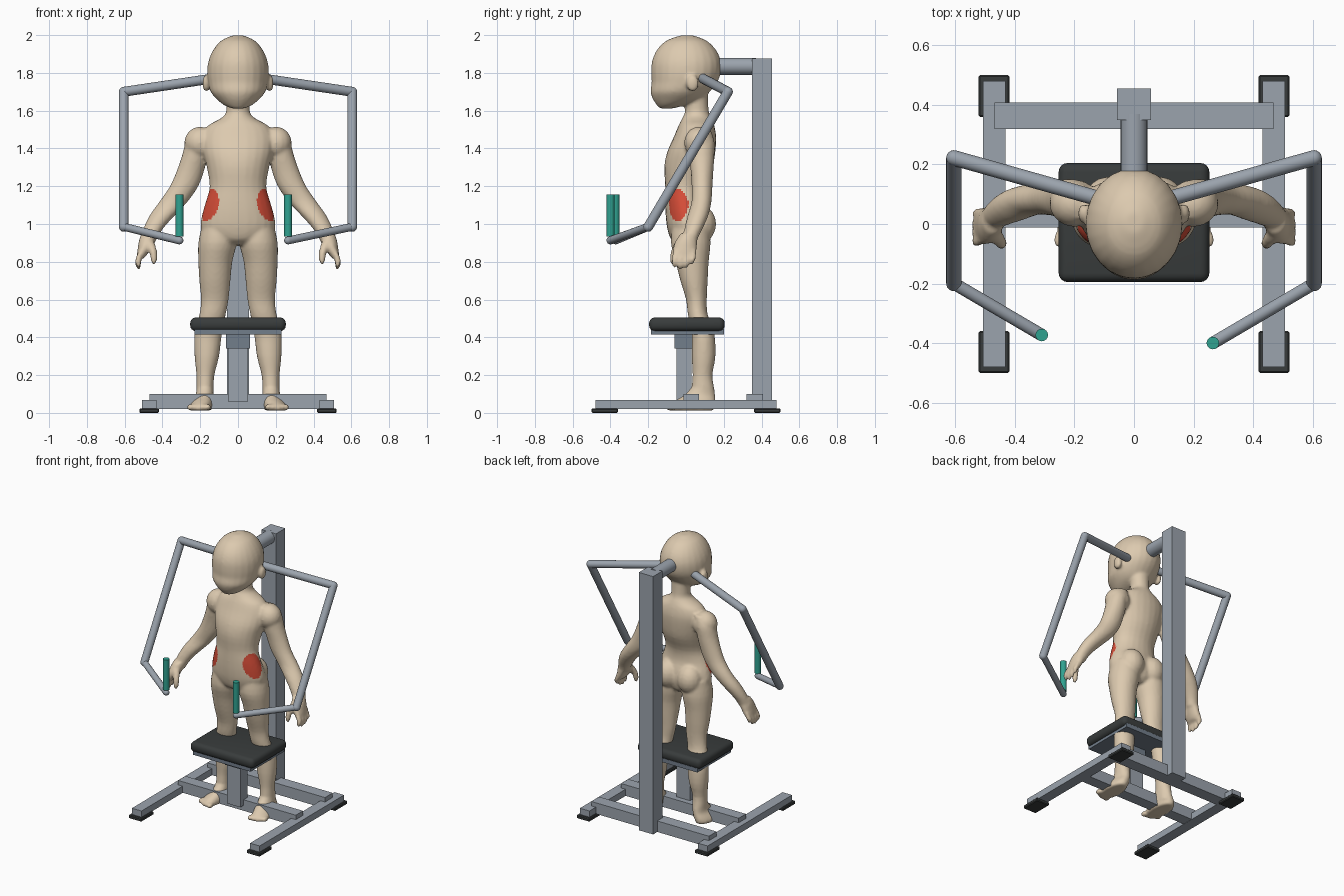
import bpy, bmesh, math
from mathutils import Vector, Matrix

cube = bpy.data.objects.get("Cube")
if cube:
    bpy.data.objects.remove(cube, do_unlink=True)


def material(name, r, g, b):
    m = bpy.data.materials.new(name)
    m.use_nodes = True
    m.diffuse_color = (r, g, b, 1)
    m.node_tree.nodes["Principled BSDF"].inputs["Base Color"].default_value = (r, g, b, 1)
    return m


STEEL = material("steel grey", .33, .37, .42)
SLATE = material("slate sleeve", .17, .21, .26)
DARK = material("dark padding", .04, .045, .045)
TEAL = material("teal grip", .03, .36, .28)
SKIN = material("skin", .72, .59, .43)
RED = material("red patch", .68, .075, .04)


def finish(name, bm, mat, smooth=True):
    bmesh.ops.recalc_face_normals(bm, faces=bm.faces[:])
    me = bpy.data.meshes.new(name)
    bm.to_mesh(me)
    bm.free()
    me.materials.append(mat)
    ob = bpy.data.objects.new(name, me)
    bpy.context.collection.objects.link(ob)
    if smooth:
        bpy.ops.object.select_all(action='DESELECT')
        ob.select_set(True)
        bpy.context.view_layer.objects.active = ob
        bpy.ops.object.shade_smooth_by_angle(angle=math.radians(40))
    return ob


def box(name, x, y, z, mat, bevel=0, segments=1):
    """Box from three (low, high) ranges."""
    bm = bmesh.new()
    size = [b - a for a, b in (x, y, z)]
    mid = [(a + b) / 2 for a, b in (x, y, z)]
    bmesh.ops.create_cube(bm, size=1, matrix=Matrix.Translation(mid) @ Matrix.Diagonal((*size, 1)))
    if bevel:
        bmesh.ops.bevel(bm, geom=bm.edges[:], offset=bevel, segments=segments,
                        profile=.5, affect='EDGES')
    finish(name, bm, mat, segments > 1)


def tube(name, a, b, r, mat, round_ends=False):
    a, b = Vector(a), Vector(b)
    bm = bmesh.new()
    turn = (b - a).to_track_quat('Z', 'Y').to_matrix().to_4x4()
    bmesh.ops.create_cone(bm, cap_ends=True, segments=24, radius1=r, radius2=r,
                          depth=(b - a).length, matrix=Matrix.Translation((a + b) / 2) @ turn)
    if round_ends:
        for p in (a, b):
            bmesh.ops.create_uvsphere(bm, u_segments=16, v_segments=10, radius=r,
                                      matrix=Matrix.Translation(p) @ turn)
    finish(name, bm, mat)


# Floor frame
for side, s in (("left", 1), ("right", -1)):
    box(side + "_floor_rail", (s * .47 - .038, s * .47 + .038), (-.48, .48), (.02, .068), STEEL)
    for end, t in (("front", -1), ("back", 1)):
        box(f"{side}_{end}_foot_pad", (s * .47 - .052, s * .47 + .052),
            (t * .43 - .07, t * .43 + .07), (0, .024), DARK, .005)
box("rear_cross_beam", (-.468, .468), (.32, .408), (.021, .1), STEEL)
box("middle_cross_beam", (-.468, .468), (-.012, .07), (.021, .1), STEEL)
box("back_post", (-.057, .057), (.35, .455), (.021, 1.875), STEEL)
tube("head_support_tube", (0, .08, 1.835), (0, .37, 1.835), .045, STEEL)

# Seat
box("seat_post", (-.053, .053), (-.05, .03), (.06, .42), STEEL)
box("seat_sleeve", (-.063, .063), (-.06, .04), (.34, .42), SLATE)
box("seat_plate", (-.23, .23), (-.185, .2), (.415, .445), SLATE)
box("seat_cushion", (-.253, .253), (-.195, .205), (.433, .505), DARK, .03, 4)

# Swing arms with upright grips
for side, s, gx, gy in (("left", 1, .265, -.40), ("right", -1, .31, -.373)):
    top, low, end = (s * .605, .222, 1.70), (s * .605, -.20, .985), (s * gx, gy, .913)
    tube(side + "_upper_bar", (s * .1, .08, 1.775), top, .026, STEEL, True)
    tube(side + "_swing_bar", top, low, .026, STEEL, True)
    tube(side + "_lower_bar", low, end, .021, STEEL, True)
    tube(side + "_grip", (s * gx, gy, .935), (s * gx, gy, 1.155), .021, TEAL)


# Figure: lofted volumes fused into one skin
def spline(keys, steps):
    """Catmull-Rom through rows of equal length."""
    out = []
    for i in range(len(keys) - 1):
        p = [keys[max(0, min(len(keys) - 1, i + k))] for k in (-1, 0, 1, 2)]
        for j in range(steps):
            t = j / steps
            out.append([.5 * (2 * b + (c - a) * t + (2 * a - 5 * b + 4 * c - d) * t * t
                              + (3 * b - a - 3 * c + d) * t ** 3) for a, b, c, d in zip(*p)])
    return out + [keys[-1]]


def loft(bm, keys, s=1, steps=3, n=24):
    """Horizontal elliptic rings: x range, y range, height."""
    rings = []
    for x0, x1, y0, y1, z in spline(keys, steps):
        turns = [k * math.tau / n for k in range(n)]
        rings.append([bm.verts.new((s * ((x0 + x1) / 2 + (x1 - x0) / 2 * math.cos(a)),
                                    (y0 + y1) / 2 + (y1 - y0) / 2 * math.sin(a), z))
                      for a in turns])
    for p, q in zip(rings, rings[1:]):
        for k in range(n):
            m = (k + 1) % n
            bm.faces.new((p[k], p[m], q[m], q[k]))
    bm.faces.new(rings[0])
    bm.faces.new(rings[-1])


def blob(bm, centre, radii, s):
    """Ellipsoid as a stack of rings."""
    (x, y, z), (a, b, c) = centre, radii
    keys = []
    for k in range(11):
        t = .1 + (math.pi - .2) * k / 10
        w = math.sin(t)
        keys.append((x - a * w, x + a * w, y - b * w, y + b * w, z + c * math.cos(t)))
    loft(bm, keys, s, 1, 16)


def digit(bm, points, s):
    """Finger from centre points and radii."""
    loft(bm, [(x - r, x + r, y - r, y + r, z) for x, y, z, r in points], s, 2, 12)


def centred(rows):
    return [(-w, w, f, b, z) for z, f, b, w in rows]


bm = bmesh.new()
# head
loft(bm, centred([(1.998, -.03, .04, .03), (1.97, -.105, .11, .09), (1.92, -.155, .16, .132),
                  (1.86, -.18, .185, .157), (1.80, -.184, .184, .163), (1.75, -.182, .165, .158),
                  (1.70, -.188, .125, .145), (1.66, -.175, .08, .112), (1.63, -.155, 0, .075),
                  (1.612, -.14, -.07, .035)]))
# neck and torso
loft(bm, centred([(1.72, -.005, .115, .07), (1.60, -.005, .12, .062), (1.56, -.02, .135, .09),
                  (1.52, -.04, .15, .16), (1.46, -.065, .16, .19), (1.38, -.1, .155, .185),
                  (1.30, -.115, .14, .165), (1.20, -.11, .1, .15), (1.12, -.11, .095, .17),
                  (1.05, -.108, .115, .19), (.98, -.1, .125, .197), (.92, -.08, .11, .15),
                  (.89, -.04, .08, .07)]))
for s in (1, -1):
    blob(bm, (.168, .035, 1.745), (.02, .033, .045), s)      # ear
    blob(bm, (.085, .075, 1.0), (.085, .085, .1), s)         # buttock
    blob(bm, (.2, .07, 1.43), (.085, .08, .085), s)          # shoulder
    # leg
    loft(bm, [(.02, .19, -.07, .12, 1.0), (.008, .21, -.08, .13, .9), (.03, .21, -.055, .12, .8),
              (.04, .205, -.03, .115, .7), (.05, .196, 0, .11, .6), (.065, .205, .01, .115, .52),
              (.085, .23, .03, .15, .42), (.1, .23, .03, .156, .3), (.125, .22, .035, .14, .2),
              (.13, .22, .03, .15, .12), (.14, .21, .05, .145, .05)], s)
    # foot and toes
    loft(bm, [(.13, .22, .025, .15, .13), (.13, .225, -.015, .155, .09),
              (.132, .248, -.07, .156, .058), (.135, .262, -.1, .153, .032),
              (.142, .258, -.095, .145, .012)], s)
    for k in range(5):
        blob(bm, (.16 + .024 * k, -.085 + .008 * k, .03), (.018 - .001 * k, .028, .018), s)
    # arm
    loft(bm, [(.13, .235, .02, .13, 1.5), (.15, .275, .01, .15, 1.44), (.16, .297, .015, .15, 1.36),
              (.18, .325, .025, .145, 1.28), (.21, .36, .03, .14, 1.2), (.265, .415, .03, .135, 1.12),
              (.33, .465, .01, .12, 1.05), (.385, .495, -.005, .095, .99),
              (.42, .512, -.015, .07, .94), (.44, .52, -.02, .055, .9)], s)
    # palm, fingers and thumb
    loft(bm, [(.435, .512, -.03, .06, .95), (.44, .525, -.055, .06, .91),
              (.46, .53, -.068, .058, .875), (.48, .535, -.068, .052, .84),
              (.495, .53, -.06, .04, .82)], s)
    for k, drop in enumerate((.01, 0, .005, .025)):
        y = -.053 + .031 * k
        digit(bm, [(.51, y, .86, .015), (.525, y - .004, .82, .017),
                   (.529, y - .007, .785 + drop, .016), (.525, y - .009, .76 + drop, .008)], s)
    digit(bm, [(.47, -.03, .91, .026), (.45, -.058, .86, .021),
               (.445, -.068, .81, .017), (.447, -.07, .785, .008)], s)

figure = finish("figure", bm, SKIN, False)
fuse = figure.modifiers.new("fuse", 'REMESH')
fuse.mode = 'VOXEL'
fuse.voxel_size = .01
soften = figure.modifiers.new("soften", 'SMOOTH')
soften.factor = .5
soften.iterations = 3
bpy.context.view_layer.update()
skin = bpy.data.meshes.new_from_object(figure.evaluated_get(bpy.context.evaluated_depsgraph_get()))
figure.modifiers.clear()
figure.data = skin
skin.materials.clear()
skin.materials.append(SKIN)
skin.materials.append(RED)

# Red hip patches
for p in skin.polygons:
    x, y, z = p.center
    lean = .155 - .25 * (z - 1.1)
    inside = ((abs(x) - lean) / .07) ** 2 + ((y + .048) / .062) ** 2 + ((z - 1.1) / .085) ** 2
    p.material_index = 1 if inside < 1 else 0
    p.use_smooth = True
